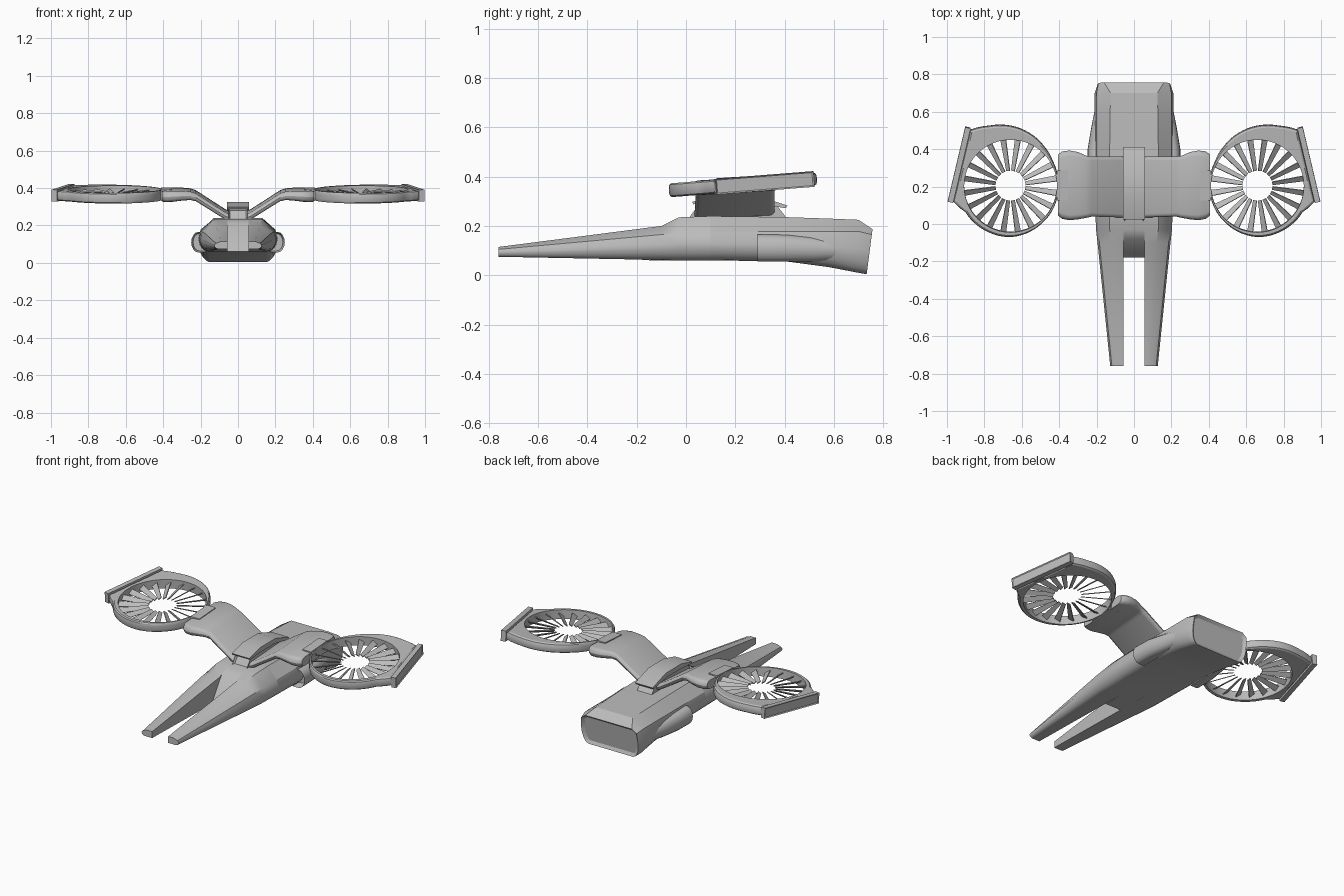
import bpy, bmesh, math
from mathutils import Matrix, Vector

if "Cube" in bpy.data.objects:
    bpy.data.objects.remove(bpy.data.objects["Cube"])

grey = bpy.data.materials.new("plain_grey")
grey.diffuse_color = (0.5, 0.5, 0.5, 1)
grey.use_nodes = True
grey.node_tree.nodes["Principled BSDF"].inputs["Base Color"].default_value = grey.diffuse_color


def finish(name, bm, mirror=False, angle=30):
    bmesh.ops.recalc_face_normals(bm, faces=bm.faces)
    me = bpy.data.meshes.new(name)
    bm.to_mesh(me)
    bm.free()
    me.materials.append(grey)
    ob = bpy.data.objects.new(name, me)
    bpy.context.collection.objects.link(ob)
    bpy.ops.object.select_all(action='DESELECT')
    ob.select_set(True)
    bpy.context.view_layer.objects.active = ob
    bpy.ops.object.shade_smooth_by_angle(angle=math.radians(angle))
    if mirror:
        ob.modifiers.new("mirror", 'MIRROR').use_mirror_merge = False
    return ob


def loft(bm, rings, cyclic=False):
    """Skin a row of closed sections; returns the two end caps."""
    vs = [[bm.verts.new(p) for p in r] for r in rings]
    n = len(vs[0])
    for i in range(len(vs) if cyclic else len(vs) - 1):
        a, b = vs[i], vs[(i + 1) % len(vs)]
        for j in range(n):
            k = (j + 1) % n
            bm.faces.new((a[j], a[k], b[k], b[j]))
    if not cyclic:
        return bm.faces.new(vs[0]), bm.faces.new(vs[-1])


def recess(bm, face, inset, depth):
    """Inset a face and push it inwards."""
    bmesh.ops.recalc_face_normals(bm, faces=bm.faces)
    face.normal_update()
    n = face.normal.copy()
    bmesh.ops.inset_region(bm, faces=[face], thickness=inset)
    bmesh.ops.translate(bm, verts=face.verts, vec=-n * depth)


def prism(bm, outline, half):
    """Extrude a y-z outline across x."""
    return loft(bm, [[(x, y, z) for y, z in outline] for x in (-half, half)])


# hull stations: y, top z, top x, shoulder x, shoulder z, side x, side z, belly x, belly z
FRONT = [(-0.76, .115, .09, .118, .105, .127, .095, .105, .075),
         (-0.10, .200, .12, .185, .165, .195, .125, .150, .062),
         (-0.03, .235, .13, .190, .170, .203, .130, .150, .060),
         (0.10, .240, .13, .195, .175, .208, .130, .150, .060)]
REAR = [FRONT[-1],
        (0.40, .236, .130, .200, .178, .212, .130, .150, .057),
        (0.58, .230, .128, .200, .178, .212, .120, .150, .033),
        (0.70, .225, .125, .200, .178, .210, .110, .155, .010),
        (0.757, .187, .160, .190, .165, .195, .100, .150, .004)]


def half_section(st):
    y, top, tx, sx, sz, w, mz, bx, bot = st
    pts = [(tx, y, top), (sx, y, sz)]
    for i in range(6):
        a = math.pi / 2 * i / 5
        pts.append((bx + (w - bx) * math.cos(a), y, bot + (mz - bot) * (1 - math.sin(a))))
    return pts


# two front prongs running into the hull
bm = bmesh.new()
loft(bm, [[(.055, s[0], s[1])] + half_section(s) + [(.055, s[0], s[8])] for s in FRONT])
finish("front_prongs", bm, mirror=True)

# sloped centre wall between the prongs
bm = bmesh.new()
prism(bm, [(-.18, .061), (-.08, .21), (-.03, .235), (.1, .24), (.1, .06)], .055)
finish("hull_centre", bm)

# rear hull with a slanted, recessed tail panel
bm = bmesh.new()
rings = []
for s in REAR:
    h = half_section(s)
    rings.append(h + [(-x, y, z) for x, y, z in reversed(h)])
rings[-1] = [(x, y - (.187 - z) * .13, z) for x, y, z in rings[-1]]
tail = loft(bm, rings)[1]
recess(bm, tail, .018, .012)
finish("rear_hull", bm)

# side intakes, open at the front and fading into the hull
bm = bmesh.new()
rings = []
for y, x, zlo, zhi in [(.29, .250, .055, .166), (.40, .248, .055, .164),
                       (.52, .228, .055, .155), (.63, .206, .06, .145)]:
    zc, hz = (zlo + zhi) / 2, (zhi - zlo) / 2
    ring = [(.17, y, zhi)]
    for i in range(9):
        a = math.pi / 2 - math.pi * i / 8
        ring.append((x - .04 + .04 * math.cos(a), y, zc + hz * math.sin(a)))
    rings.append(ring + [(.17, y, zlo)])
mouth = loft(bm, rings)[0]
recess(bm, mouth, .010, .05)
finish("side_intakes", bm, mirror=True)

# spine base with a front window, and its overhanging cover
bm = bmesh.new()
prism(bm, [(.01, .23), (.055, .292), (.36, .295), (.41, .23)], .05)
bm.faces.ensure_lookup_table()
recess(bm, min(bm.faces, key=lambda f: f.calc_center_median().y), .010, .012)
finish("spine_base", bm)
bm = bmesh.new()
prism(bm, [(.025, .298), (.13, .325), (.28, .325), (.412, .283),
           (.405, .272), (.27, .295), (.13, .295), (.03, .288)], .06)
finish("spine_cover", bm)

# gull wings: x, front y, rear y, bottom z, top z
WING = [(.03, .035, .36, .228, .262), (.07, .035, .36, .242, .280),
        (.225, .040, .36, .338, .380), (.255, .033, .365, .345, .390),
        (.30, .025, .385, .342, .393), (.345, .020, .393, .336, .394),
        (.385, .028, .388, .334, .392), (.405, .045, .372, .335, .389)]
bm = bmesh.new()
rings = []
for x, y0, y1, z0, z1 in WING:
    yc, hy, zc, hz = (y0 + y1) / 2, (y1 - y0) / 2, (z0 + z1) / 2, (z1 - z0) / 2
    ring = []
    for sy, sz, order in [(1, 1, 0), (-1, 1, 1), (-1, -1, 0), (1, -1, 1)]:
        corner = []
        for i in range(4):
            a = math.pi / 2 * i / 3
            corner.append((x, yc + sy * (hy - hz + hz * math.cos(a)),
                           zc + sz * hz * math.sin(a)))
        ring += corner[::-1] if order else corner
    rings.append([(px, py, pz + .06 * (py - .2)) for px, py, pz in ring])
loft(bm, rings)
finish("wings", bm, mirror=True, angle=35)

# clips that join the wings to the ducts
bm = bmesh.new()
prism(bm, [(.125, .33), (.125, .394), (.285, .404), (.285, .34)], .03)
bmesh.ops.translate(bm, verts=bm.verts, vec=(.382, 0, 0))
finish("duct_clips", bm, mirror=True)

# ducts are built flat, then tilted into place
PLACE = Matrix.Translation((.66, .205, .366)) @ Matrix.Rotation(math.radians(4.5), 4, 'X')
INNER, H = .248, .028
RADII = [(54.4, .369), (70, .342), (90, .322), (110, .300), (130, .278), (150, .262),
         (180, .256), (230, .262), (270, .275), (300, .276), (330, .280), (344.4, .317)]


def outer_radius(deg):
    if deg <= 54.4 or deg >= 344.4:      # straight side behind the end plate
        return .278 / math.cos(math.radians(deg - 13.2))
    for (a, ra), (b, rb) in zip(RADII, RADII[1:]):
        if a <= deg <= b:
            return ra + (rb - ra) * (deg - a) / (b - a)


bm = bmesh.new()
rings = []
for deg in sorted(list(range(0, 360, 5)) + [54.4, 344.4]):
    t = math.radians(deg)
    R = outer_radius(deg)
    c = min(.35 * (R - INNER), .014)
    sec = [(INNER, -H), (INNER, H), (R - c, H), (R - c * .3, H * .8), (R, H * .4),
           (R, -H * .4), (R - c * .3, -H * .8), (R - c, -H)]
    rings.append([(r * math.cos(t), r * math.sin(t), z) for r, z in sec])
loft(bm, rings, cyclic=True)
bm.transform(PLACE)
finish("duct_rings", bm, mirror=True)

# hubless ring of pitched blades
bm = bmesh.new()
BLADES = 20
for i in range(BLADES):
    turn = Matrix.Rotation(2 * math.pi * (i + .5) / BLADES, 4, 'Z')
    pitch = Matrix.Rotation(math.radians(35), 4, 'X')
    rings = []
    for r, w in [(.08, .011), (.252, .018)]:
        rings.append([turn @ pitch @ Vector((r, sy * w, sz * .0025))
                      for sy, sz in [(-1, -1), (1, -1), (1, 1), (-1, 1)]])
    loft(bm, rings)
bm.transform(PLACE)
finish("fan_blades", bm, mirror=True)

# end plates on the outer side of the ducts
bm = bmesh.new()
bmesh.ops.create_cube(bm, size=1)
bmesh.ops.scale(bm, verts=bm.verts, vec=(.030, .410, .064))
recess(bm, max(bm.faces, key=lambda f: f.calc_center_median().x), .008, .005)
bm.transform(PLACE @ Matrix.Rotation(math.radians(13.2), 4, 'Z')
             @ Matrix.Translation((.293, .047, 0)))
finish("end_plates", bm, mirror=True)
